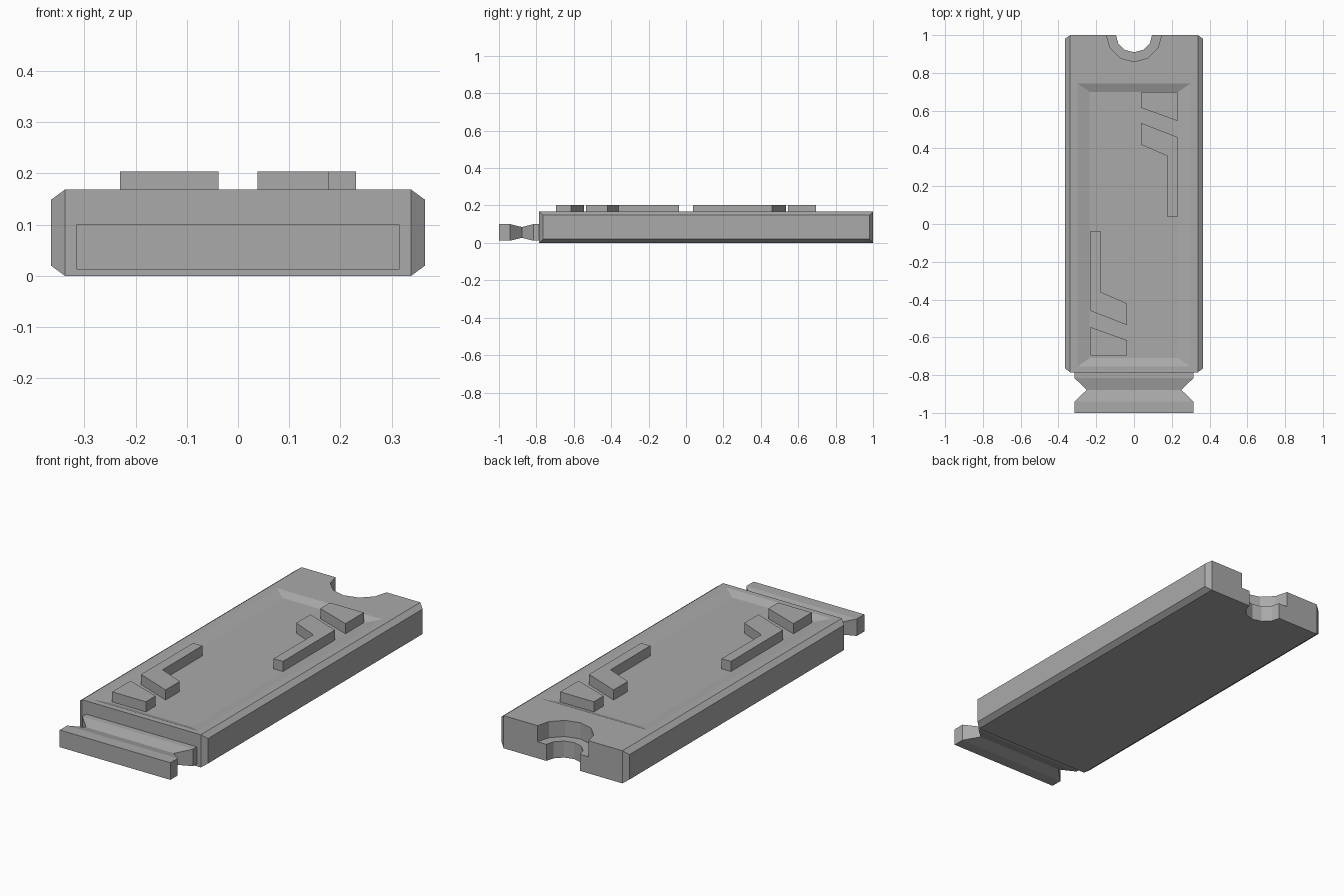
import bpy, bmesh, math

old = bpy.data.objects.get("Cube")
if old:
    bpy.data.objects.remove(old, do_unlink=True)

grey = bpy.data.materials.new("plain_grey")
grey.use_nodes = True
colour = (0.4, 0.4, 0.4, 1)
grey.diffuse_color = colour
for node in grey.node_tree.nodes:
    if node.type == 'BSDF_PRINCIPLED':
        node.inputs["Base Color"].default_value = colour


def make_object(name, bm):
    bmesh.ops.recalc_face_normals(bm, faces=bm.faces)
    mesh = bpy.data.meshes.new(name)
    bm.to_mesh(mesh)
    bm.free()
    mesh.materials.append(grey)
    obj = bpy.data.objects.new(name, mesh)
    bpy.context.scene.collection.objects.link(obj)
    return obj


def loft(name, rings):
    """Closed solid through rings of equal point count."""
    bm = bmesh.new()
    loops = [[bm.verts.new(p) for p in ring] for ring in rings]
    for a, b in zip(loops, loops[1:]):
        for i in range(len(a)):
            j = (i + 1) % len(a)
            bm.faces.new((a[i], a[j], b[j], b[i]))
    bm.faces.new(loops[0])
    bm.faces.new(loops[-1])
    return make_object(name, bm)


def prism(name, outline, z0, z1):
    return loft(name, [[(x, y, z) for x, y in outline] for z in (z0, z1)])


# Body: a slab with bevelled long sides and a shallow tray in the top
HALF, FRONT, BACK, TOP = 0.338, -0.785, 1.0, 0.168
bm = bmesh.new()
bmesh.ops.create_cube(bm, size=1)
for v in bm.verts:
    v.co = (v.co.x * 2 * HALF,
            BACK if v.co.y > 0 else FRONT,
            TOP if v.co.z > 0 else 0)
bm.normal_update()
sides = [f for f in bm.faces if abs(f.normal.x) > 0.9]
upper = [f for f in bm.faces if f.normal.z > 0.9]
for face in sides:
    out = math.copysign(0.027, face.normal.x)
    bmesh.ops.inset_individual(bm, faces=[face], thickness=0.028)
    for v in face.verts:
        v.co.x += out
tray = upper[0]
for half, y0, y1, z in ((0.3, -0.755, 0.745, TOP), (0.235, -0.71, 0.7, TOP - 0.017)):
    bmesh.ops.inset_individual(bm, faces=[tray], thickness=0.02)
    middle = tray.calc_center_median().y
    for v in tray.verts:
        v.co = (math.copysign(half, v.co.x), y1 if v.co.y > middle else y0, z)
body = make_object("body", bm)

# Stepped round notch in the back edge
for radius, z0 in ((0.147, 0.085), (0.097, -0.1)):
    ring = [(radius * math.cos(i * math.pi / 6), 1.006 + radius * math.sin(i * math.pi / 6))
            for i in range(12)]
    cutter = prism("notch_cutter", ring, z0, 0.3)
    cutter.hide_render = True
    mod = body.modifiers.new("notch", 'BOOLEAN')
    mod.operation = 'DIFFERENCE'
    mod.solver = 'EXACT'
    mod.object = cutter
    bpy.context.view_layer.objects.active = body
    bpy.ops.object.modifier_apply(modifier=mod.name)
    bpy.data.objects.remove(cutter, do_unlink=True)

# Waisted end connector: (y, half width, bottom, top)
sections = [(-1, 0.315, 0.012, 0.1), (-0.94, 0.315, 0.012, 0.1),
            (-0.878, 0.25, 0.027, 0.085),
            (-0.816, 0.315, 0.012, 0.1), (-0.78, 0.315, 0.012, 0.1)]
loft("end_connector", [[(-w, y, lo), (w, y, lo), (w, y, hi), (-w, y, hi)]
                       for y, w, lo, hi in sections])

# Raised ribs, repeated by a half turn about the centre
wedge = [(0.038, 0.695), (0.23, 0.695), (0.23, 0.546), (0.038, 0.615)]
hook = [(0.038, 0.535), (0.23, 0.46), (0.23, 0.037),
        (0.177, 0.037), (0.177, 0.36), (0.038, 0.42)]
for label, turn in (("back_left", 1), ("front_right", -1)):
    for part, outline in (("wedge_rib", wedge), ("hook_rib", hook)):
        prism(label + "_" + part, [(x * turn, y * turn) for x, y in outline],
              TOP - 0.02, 0.203)
